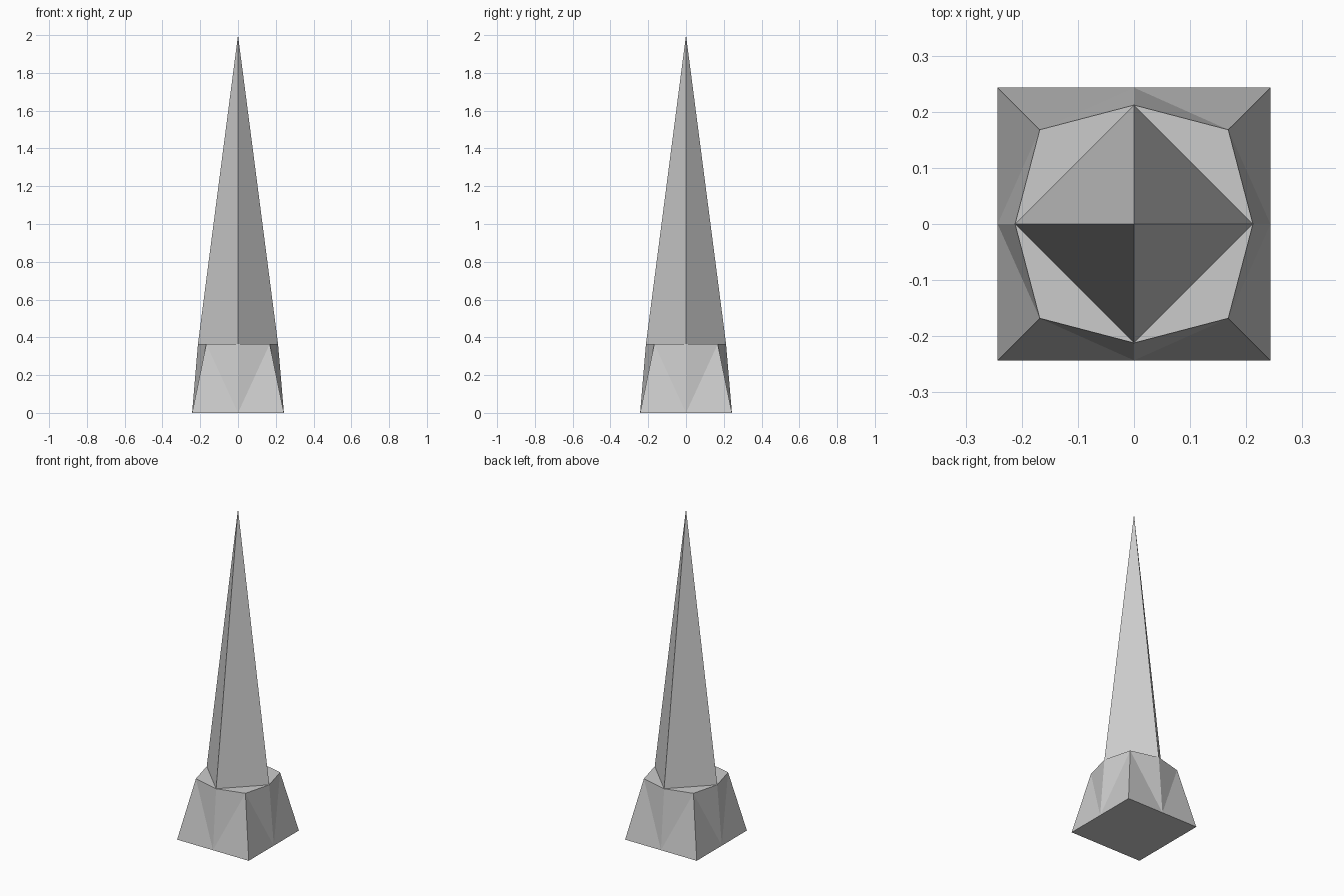
import bpy, bmesh
from math import sin, cos, pi, sqrt

if "Cube" in bpy.data.objects:
    bpy.data.objects.remove(bpy.data.objects["Cube"])

HALF, MID, CORNER = 0.243, 0.212, 0.168
LEDGE_Z, TIP_Z = 0.365, 2.0


def ring(bm, mid, corner, z):
    """Eight points: even = side middles, odd = corners."""
    pts = []
    for i in range(8):
        r = corner * sqrt(2) if i % 2 else mid
        a = i * pi / 4
        pts.append(bm.verts.new((r * cos(a), r * sin(a), z)))
    return pts


def finish(bm, name):
    bmesh.ops.recalc_face_normals(bm, faces=bm.faces[:])
    mesh = bpy.data.meshes.new(name)
    bm.to_mesh(mesh)
    bm.free()
    bpy.context.collection.objects.link(bpy.data.objects.new(name, mesh))


# Plinth: square foot rising to an eight-sided ledge
bm = bmesh.new()
foot = ring(bm, HALF, HALF, 0)
ledge = ring(bm, MID, CORNER, LEDGE_Z)
bm.faces.new(foot[::-1])
bm.faces.new(ledge)
for m in range(0, 8, 2):
    for c in ((m + 1) % 8, (m - 1) % 8):
        bm.faces.new((foot[m], foot[c], ledge[c]))
        bm.faces.new((foot[m], ledge[c], ledge[m]))
finish(bm, "plinth")

# Spire: four-sided pyramid standing on the side middles of the ledge
bm = bmesh.new()
tip = bm.verts.new((0, 0, TIP_Z))
base = [bm.verts.new((MID * cos(i * pi / 2), MID * sin(i * pi / 2), LEDGE_Z))
        for i in range(4)]
for i in range(4):
    bm.faces.new((base[i], base[(i + 1) % 4], tip))
bm.faces.new(base[::-1])
finish(bm, "spire")
